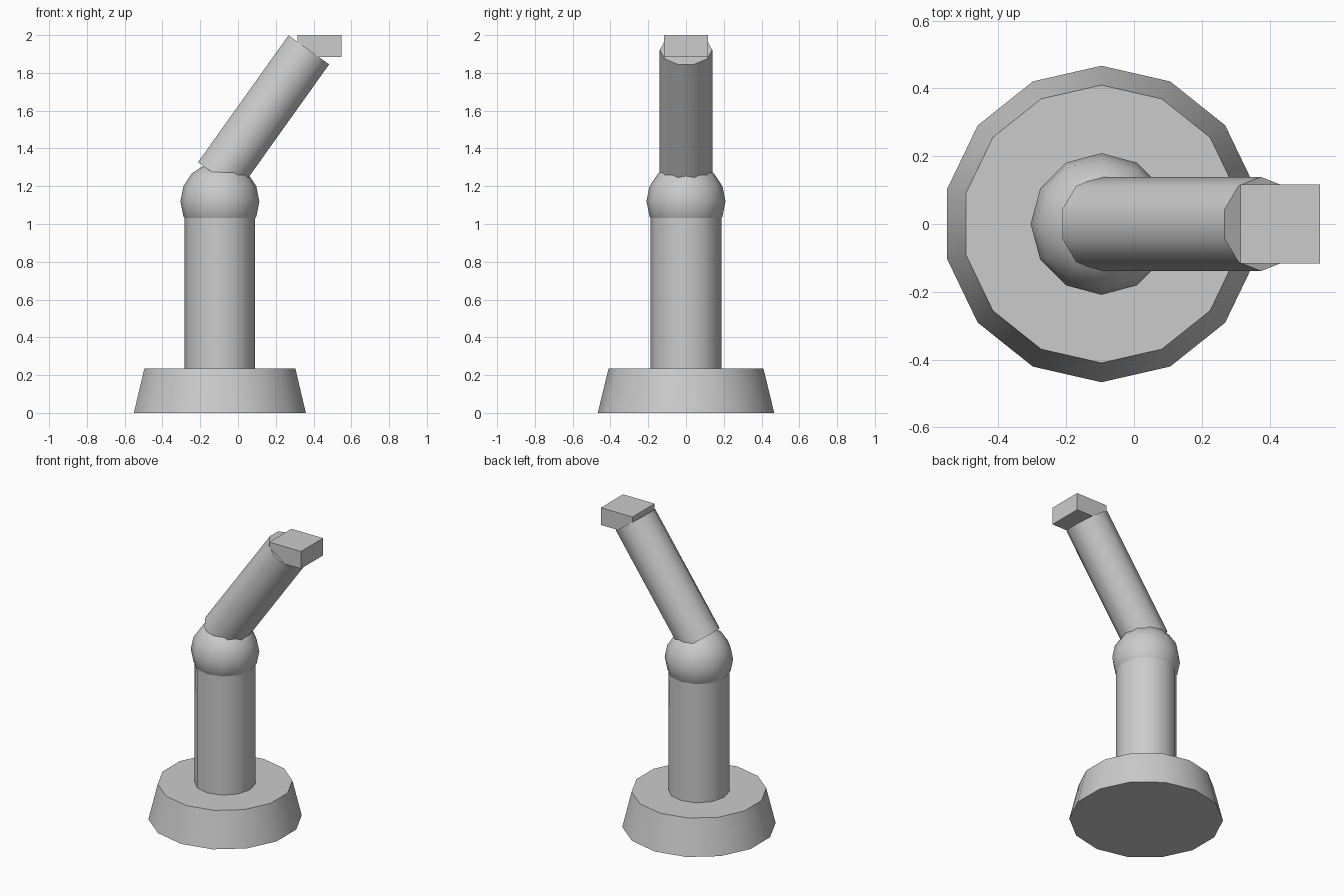
import bpy
from math import radians, sin, cos
from mathutils import Vector

if "Cube" in bpy.data.objects:
    bpy.data.objects.remove(bpy.data.objects["Cube"])

AXIS_X = -0.096  # vertical axis shared by base, column and joint


def finish(name, smooth=True):
    obj = bpy.context.object
    obj.name = name
    if smooth:
        bpy.ops.object.shade_smooth_by_angle(angle=radians(45))
    return obj


def tapered(name, sides, r1, r2, z1, z2):
    bpy.ops.mesh.primitive_cone_add(vertices=sides, radius1=r1, radius2=r2, depth=z2 - z1,
                                    location=(AXIS_X, 0, (z1 + z2) / 2))
    return finish(name)


# Tapered foot and upright column
tapered("base", 14, 0.467, 0.41, 0, 0.235)
tapered("lower_column", 12, 0.187, 0.187, 0.2, 1.12)

# Ball joint
bpy.ops.mesh.primitive_uv_sphere_add(segments=12, ring_count=8, radius=0.209,
                                     location=(AXIS_X, 0, 1.12))
finish("ball_joint")

# Leaning upper arm
tilt, length = radians(35.5), 0.825
tip = Vector((0.375, 0, 1.922))
centre = tip - Vector((sin(tilt), 0, cos(tilt))) * length / 2
bpy.ops.mesh.primitive_cylinder_add(vertices=10, radius=0.139, depth=length,
                                    location=centre, rotation=(0, tilt, 0))
finish("upper_arm")

# Block at the end of the arm
bpy.ops.mesh.primitive_cube_add(size=1, location=(0.432, 0, 1.942))
bpy.context.object.scale = (0.234, 0.234, 0.116)
bpy.ops.object.transform_apply(location=False, rotation=False, scale=True)
finish("end_block", smooth=False)
